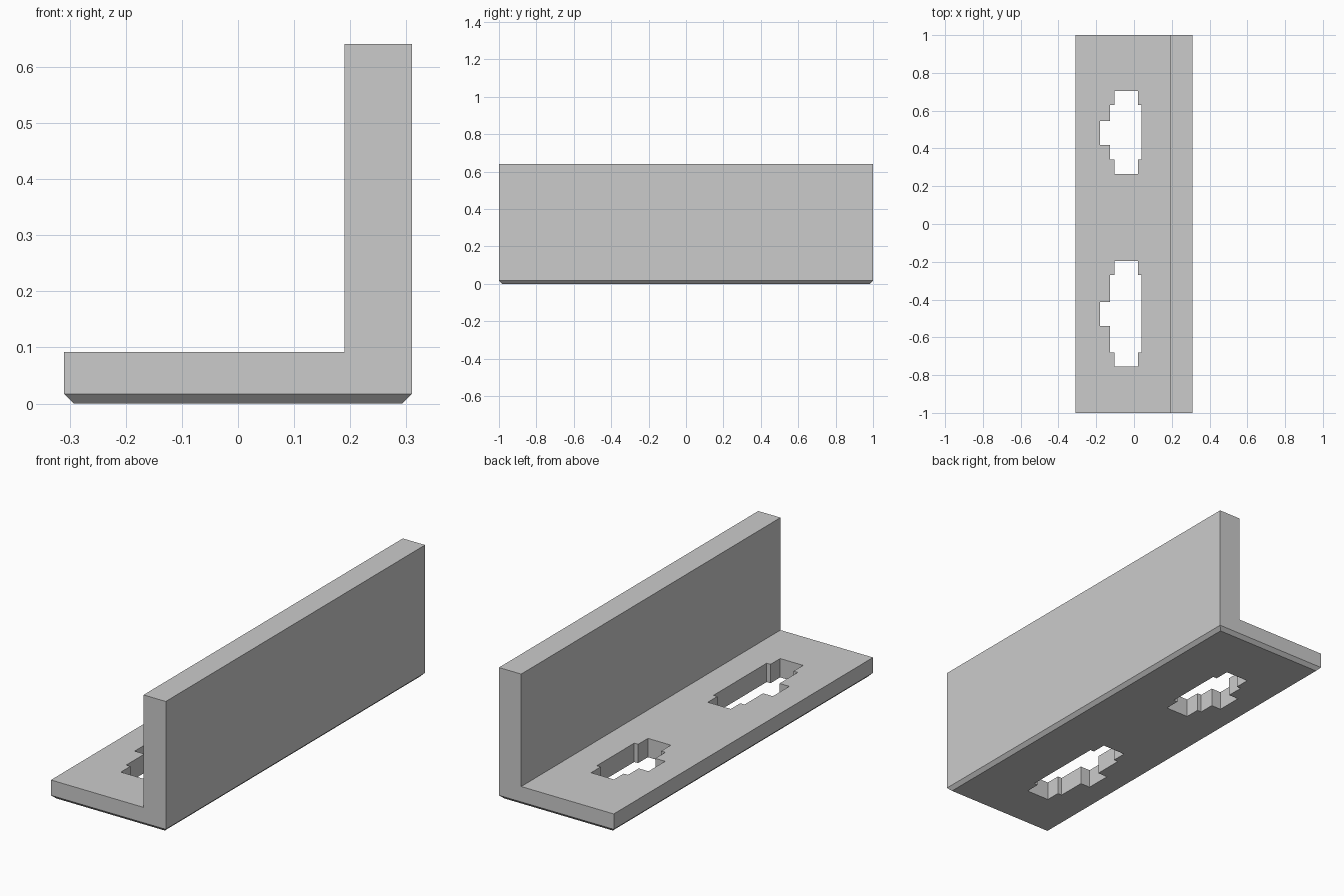
import bpy, bmesh

cube = bpy.data.objects.get("Cube")
if cube:
    bpy.data.objects.remove(cube, do_unlink=True)

grey = bpy.data.materials.new("plain grey")
grey.use_nodes = True
colour = (0.6, 0.6, 0.6, 1)
grey.diffuse_color = colour
grey.node_tree.nodes["Principled BSDF"].inputs["Base Color"].default_value = colour


def prism(name, outline, depth, bevel=0):
    """Extrude a closed outline along depth, optionally chamfering the z = 0 rim."""
    bm = bmesh.new()
    face = bm.faces.new([bm.verts.new(p) for p in outline])
    ext = bmesh.ops.extrude_face_region(bm, geom=[face])["geom"]
    moved = [g for g in ext if isinstance(g, bmesh.types.BMVert)]
    bmesh.ops.translate(bm, verts=moved, vec=depth)
    bmesh.ops.recalc_face_normals(bm, faces=bm.faces)
    if bevel:
        rim = [e for e in bm.edges if all(abs(v.co.z) < 1e-5 for v in e.verts)]
        bmesh.ops.bevel(bm, geom=rim, offset=bevel, segments=1,
                        affect='EDGES', profile=0.5)
    mesh = bpy.data.meshes.new(name)
    bm.to_mesh(mesh)
    bm.free()
    mesh.materials.append(grey)
    obj = bpy.data.objects.new(name, mesh)
    bpy.context.collection.objects.link(obj)
    return obj


# L-shaped bracket: base plate and upright wall, chamfered underneath
X, Y, WALL, BASE, TOP = 0.31, 1.0, 0.19, 0.092, 0.641
profile = [(-X, 0), (X, 0), (X, TOP), (WALL, TOP), (WALL, BASE), (-X, BASE)]
bracket = prism("angle_bracket", [(x, -Y, z) for x, z in profile],
                (0, 2 * Y, 0), bevel=0.017)


# Stepped slots with a side notch, cut through the base plate
def slot(name, low, low_step, notch_low, notch_high, high_step, high):
    end_l, end_r, left, right, notch = -0.104, 0.02, -0.127, 0.041, -0.18
    points = [(end_l, low), (end_r, low), (end_r, low_step), (right, low_step),
              (right, high_step), (end_r, high_step), (end_r, high),
              (end_l, high), (end_l, high_step), (left, high_step),
              (left, notch_high), (notch, notch_high), (notch, notch_low),
              (left, notch_low), (left, low_step), (end_l, low_step)]
    cutter = prism(name, [(x, y, -0.1) for x, y in points], (0, 0, 0.3))
    cutter.hide_render = True
    return cutter


cutters = [slot("short_slot_cutter", 0.265, 0.341, 0.418, 0.546, 0.629, 0.704),
           slot("long_slot_cutter", -0.755, -0.681, -0.54, -0.413, -0.27, -0.197)]
for cutter in cutters:
    mod = bracket.modifiers.new(cutter.name, 'BOOLEAN')
    mod.operation = 'DIFFERENCE'
    mod.solver = 'EXACT'
    mod.object = cutter

# Bake the cuts and drop the cutters
bpy.context.view_layer.update()
depsgraph = bpy.context.evaluated_depsgraph_get()
cut_mesh = bpy.data.meshes.new_from_object(bracket.evaluated_get(depsgraph))
bracket.modifiers.clear()
bracket.data = cut_mesh
for cutter in cutters:
    bpy.data.objects.remove(cutter, do_unlink=True)
